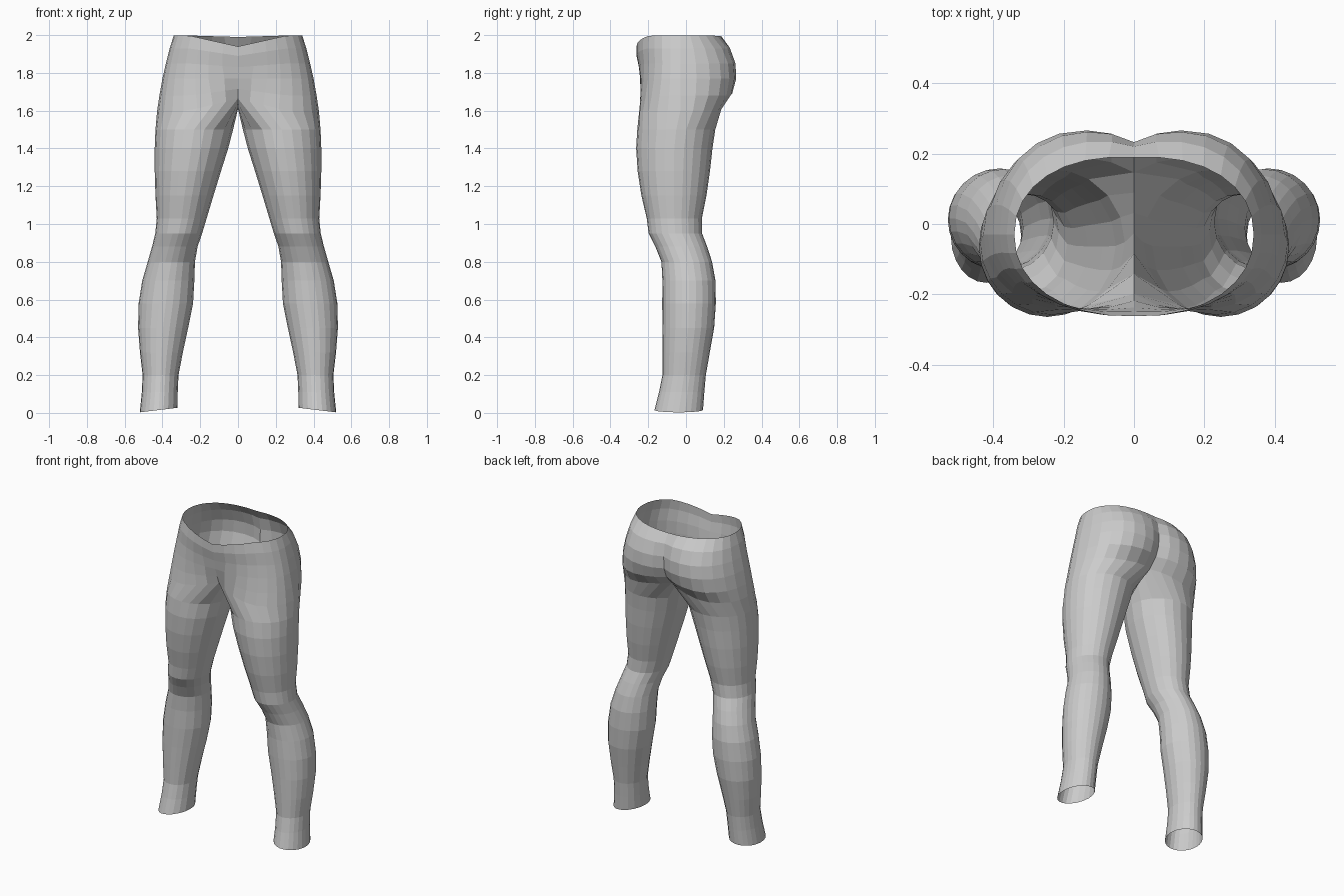
import bpy, bmesh
from math import sin, cos, pi, radians

if "Cube" in bpy.data.objects:
    bpy.data.objects.remove(bpy.data.objects["Cube"])

M, K = 16, 5   # outer arc segments, inner-thigh points

# Hip rows: z at side, front centre, back centre; half width; front y; back y; front and back sweep angles
HIPS = [
    (1.998, 1.940, 1.990, 0.340, -0.262, 0.190, 90, 96),
    (1.930, 1.890, 1.930, 0.362, -0.262, 0.235, 92, 110),
    (1.850, 1.830, 1.850, 0.382, -0.250, 0.262, 95, 117),
    (1.770, 1.770, 1.770, 0.400, -0.243, 0.266, 104, 120),
    (1.680, 1.715, 1.705, 0.416, -0.241, 0.245, 118, 123),
    (1.600, 1.665, 1.645, 0.428, -0.246, 0.190, 130, 128),
]
# Leg rows: z, inner x, outer x, front y, back y
LEGS = [
    (1.50, 0.026, 0.437, -0.258, 0.155),
    (1.40, 0.052, 0.441, -0.264, 0.140),
    (1.28, 0.090, 0.441, -0.256, 0.127),
    (1.15, 0.130, 0.437, -0.236, 0.108),
    (1.03, 0.166, 0.430, -0.208, 0.084),
    (0.95, 0.190, 0.438, -0.198, 0.085),
    (0.88, 0.214, 0.455, -0.162, 0.112),
    (0.80, 0.228, 0.478, -0.130, 0.138),
    (0.70, 0.231, 0.507, -0.125, 0.156),
    (0.58, 0.238, 0.526, -0.126, 0.158),
    (0.45, 0.264, 0.529, -0.125, 0.149),
    (0.32, 0.292, 0.519, -0.125, 0.126),
    (0.20, 0.315, 0.505, -0.125, 0.105),
    (0.11, 0.319, 0.509, -0.143, 0.097),
    (0.015, 0.320, 0.520, -0.167, 0.090),
]


def hip_arc(zs, zf, zb, a, yf, yb, sf, sb):
    """Half ring from the front centre line round the side to the back centre line."""
    pts, mid = [], -0.03
    for j in range(M + 1):
        u = 2 * j / M - 1
        s, y_end, zc = (sb, yb, zb) if u > 0 else (sf, yf, zf)
        end = radians(s)
        t = abs(u) * end
        cx = a * -cos(end) / (1 - cos(end))
        c = cos(t)
        x = cx + (a - cx) * (c ** 0.9 if c > 0 else c)
        y = mid + (y_end - mid) * sin(t) ** 0.92
        w = max(0, 1 - x / 0.26)
        if abs(u) == 1:
            x = 0
        pts.append((x, y, zs + (zc - zs) * w))
    return pts


def leg_ring(z, xi, xo, yf, yb):
    cx, rx = (xi + xo) / 2, (xo - xi) / 2
    cy, ry = (yf + yb) / 2, (yb - yf) / 2
    angles = [-120 + 240 * j / M for j in range(M + 1)]
    angles += [120 + 120 * k / (K + 1) for k in range(1, K + 1)]
    pts = []
    for d in angles:
        c, s = cos(radians(d)), sin(radians(d))
        tilt = -0.012 * c if z < 0.05 else 0   # slanted hem
        pts.append((cx + rx * c, cy + ry * s, z + tilt))
    return pts


bm = bmesh.new()
rows = [[bm.verts.new(p) for p in hip_arc(*r)] for r in HIPS]

# Crotch seam: closes the last hip row under the body
back, front = rows[-1][-1].co, rows[-1][0].co
seam = []
for k in range(1, K + 1):
    f = k / (K + 1)
    p = back.lerp(front, f)
    seam.append(bm.verts.new((0, p.y, p.z - 0.046 * sin(pi * f))))

# Hip surface (open at the centre line, mirrored later)
for r0, r1 in zip(rows, rows[1:]):
    for j in range(M):
        bm.faces.new((r0[j], r1[j], r1[j + 1], r0[j + 1]))

# Leg tube
rings = [rows[-1] + seam] + [[bm.verts.new(p) for p in leg_ring(*r)] for r in LEGS]
for r0, r1 in zip(rings, rings[1:]):
    n = len(r0)
    for j in range(n):
        k = (j + 1) % n
        bm.faces.new((r0[j], r1[j], r1[k], r0[k]))

mesh = bpy.data.meshes.new("trousers")
bm.normal_update()
bm.to_mesh(mesh)
bm.free()
trousers = bpy.data.objects.new("trousers", mesh)
bpy.context.collection.objects.link(trousers)

# Second leg
mirror = trousers.modifiers.new("mirror", 'MIRROR')
mirror.use_axis[0] = True
mirror.use_clip = True
mirror.merge_threshold = 0.0005
